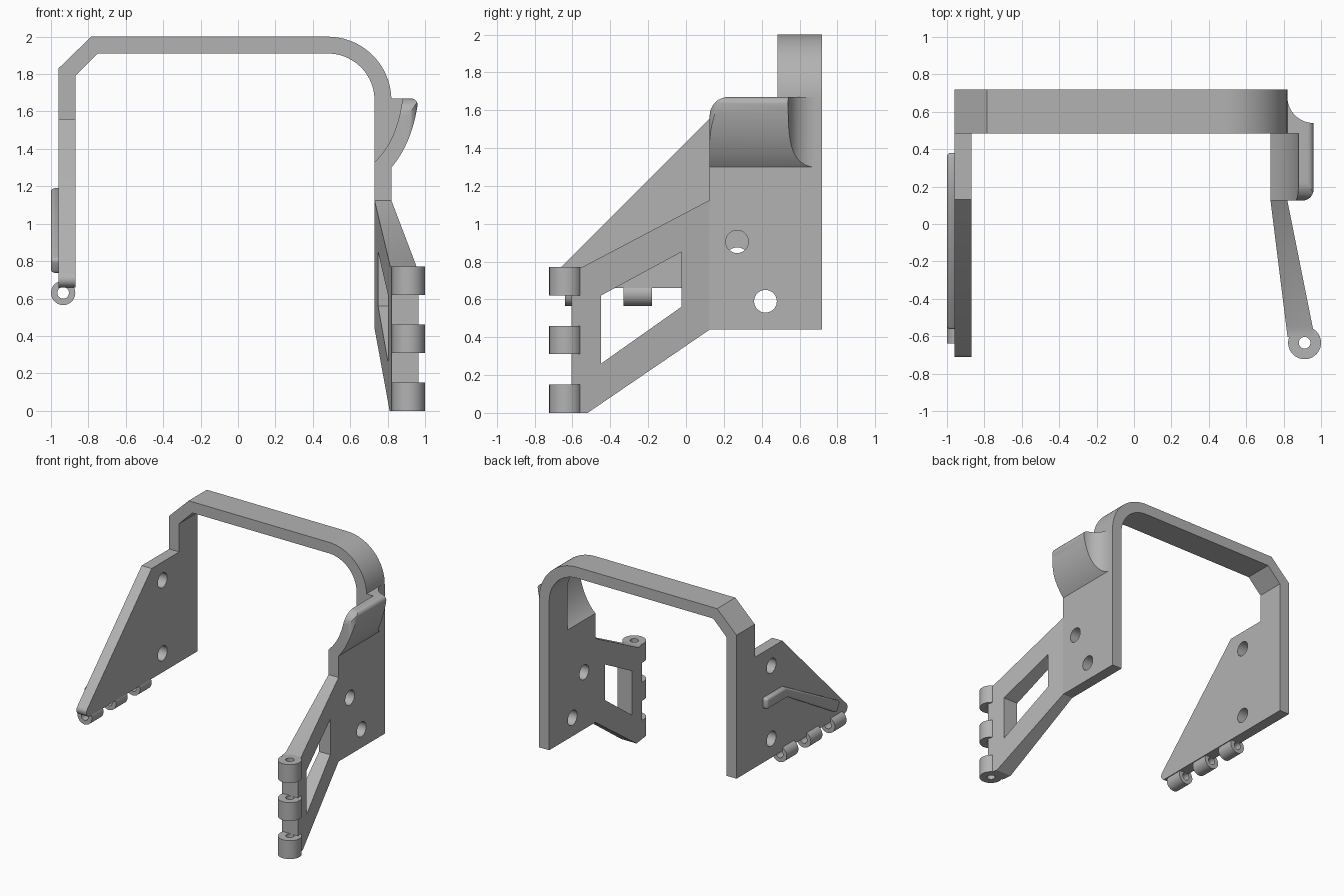
import bpy, bmesh
from math import sin, cos, pi, radians

if "Cube" in bpy.data.objects:
    bpy.data.objects.remove(bpy.data.objects["Cube"], do_unlink=True)

GREY = (0.45, 0.45, 0.45, 1.0)
mat = bpy.data.materials.new("plain_grey")
mat.use_nodes = True
mat.diffuse_color = GREY
mat.node_tree.nodes["Principled BSDF"].inputs["Base Color"].default_value = GREY


def prism(name, pts, axis, lo, hi):
    """Extrude a flat outline along an axis; outline uses the other two axes in order."""
    bm = bmesh.new()

    def place(p, t):
        c = list(p)
        c.insert("xyz".index(axis), t)
        return bm.verts.new(c)

    a = [place(p, lo) for p in pts]
    b = [place(p, hi) for p in pts]
    bm.faces.new(a)
    bm.faces.new(b[::-1])
    n = len(pts)
    for i in range(n):
        j = (i + 1) % n
        bm.faces.new((a[i], b[i], b[j], a[j]))
    bmesh.ops.recalc_face_normals(bm, faces=bm.faces)
    mesh = bpy.data.meshes.new(name)
    bm.to_mesh(mesh)
    bm.free()
    mesh.materials.append(mat)
    obj = bpy.data.objects.new(name, mesh)
    bpy.context.scene.collection.objects.link(obj)
    return obj


def arc(c, r, start, end, n=16):
    angles = [radians(start + (end - start) * i / n) for i in range(n + 1)]
    return [(c[0] + r * cos(t), c[1] + r * sin(t)) for t in angles]


def circle(c, r, n=40):
    return arc(c, r, 0, 360, n)[:-1]


def bezier(a, b, c, n=16):
    steps = [i / n for i in range(n + 1)]
    return [tuple((1 - t) ** 2 * p + 2 * t * (1 - t) * q + t * t * s
                  for p, q, s in zip(a, b, c)) for t in steps]


def apply_all(obj):
    bpy.ops.object.select_all(action="DESELECT")
    bpy.context.view_layer.objects.active = obj
    obj.select_set(True)
    for m in list(obj.modifiers):
        bpy.ops.object.modifier_apply(modifier=m.name)


def boolean(obj, other, operation="DIFFERENCE"):
    m = obj.modifiers.new("cut", "BOOLEAN")
    m.operation, m.solver, m.object = operation, "EXACT", other
    apply_all(obj)
    bpy.data.objects.remove(other, do_unlink=True)


def tube(name, c, r, axis, lo, hi):
    obj = prism(name, circle(c, r), axis, lo, hi)
    boolean(obj, prism("bore", circle(c, 0.031), axis, lo - 0.1, hi + 0.1))
    return obj


parts = []

# Overhead band: chamfered on one side, rounded on the other
outer = [(-0.96, 1.56), (-0.96, 1.83), (-0.785, 2.0)] + arc((0.48, 1.66), 0.34, 90, 0, 24)
inner = arc((0.48, 1.66), 0.25, 0, 90, 24) + [(-0.75, 1.91), (-0.87, 1.79), (-0.87, 1.56)]
parts.append(prism("overhead_band", outer + [(0.82, 1.3), (0.73, 1.3)] + inner,
                   "y", 0.485, 0.72))

# Triangular side plate with a rounded nose and two holes
nose = arc((-0.668, 0.702), 0.042, 135, 270, 10)
right_plate = prism("triangular_plate",
                    [(0.72, 0.66), (0.72, 1.56), (0.13, 1.56)] + nose,
                    "x", -0.96, -0.87)
for z in (0.815, 1.41):
    boolean(right_plate, prism("hole", circle((0.27, z), 0.06), "x", -1.1, -0.7))
parts.append(right_plate)

# Bent rib on the outside of the triangular plate
rib = prism("bent_rib", [(0.38, 1.19), (0.13, 1.19), (-0.57, 0.81), (-0.526, 0.73),
                         (0.105, 1.1), (0.38, 1.1)], "x", -1.0, -0.94)
bevel = rib.modifiers.new("round", "BEVEL")
bevel.width, bevel.segments = 0.02, 4
apply_all(rib)
parts.append(rib)

# Horizontal hinge knuckles below the triangular plate
for i in range(3):
    y = -0.64 + 0.31 * i
    parts.append(tube(f"lower_knuckle_{i + 1}", (-0.935, 0.63), 0.065, "y", y, y + 0.15))

# Opposite side plate with two holes
left_plate = prism("square_plate", [(0.125, 0.44), (0.72, 0.44), (0.72, 1.3), (0.125, 1.3)],
                   "x", 0.73, 0.82)
for c in ((0.27, 0.905), (0.42, 0.59)):
    boolean(left_plate, prism("hole", circle(c, 0.06), "x", 0.6, 1.0))
parts.append(left_plate)

# Flared lip: three crossing outlines, then scooped out on the inside
lip = prism("flared_lip",
            [(0.73, 1.3)] + bezier((0.82, 1.3), (0.93, 1.43), (0.96, 1.635))
            + arc((0.925, 1.635), 0.035, 10, 90, 6) + [(0.73, 1.67)], "y", 0.0, 0.9)
plan = ([(0.73, 0.125)] + arc((0.9, 0.185), 0.06, 270, 360, 10)
        + arc((0.96, 0.68), 0.14, 270, 180) + [(0.82, 0.485), (0.73, 0.485)])
boolean(lip, prism("lip_plan", plan, "z", 1.2, 1.8), "INTERSECT")
side = [(0.125, 1.2), (0.8, 1.2), (0.8, 1.67)] + arc((0.225, 1.57), 0.1, 90, 180, 12)
boolean(lip, prism("lip_side", side, "x", 0.6, 1.1), "INTERSECT")
scoop = bezier((0.73, 1.33), (0.85, 1.44), (0.88, 1.67)) + [(0.88, 1.8), (0.6, 1.8), (0.6, 1.33)]
boolean(lip, prism("scoop", scoop, "y", 0.0, 0.485))
parts.append(lip)

# Hinge arm: splays outward and thickens toward the front, with a window
arm = prism("hinge_arm", [(0.125, 1.125), (-0.55, 0.77), (-0.604, 0.77), (-0.604, 0.0),
                          (-0.52, 0.0), (0.125, 0.44)], "x", 0.0, 1.0)
for v in arm.data.vertices:
    reach = 0.125 - v.co.y
    v.co.x = 0.82 + 0.2 * reach if v.co.x > 0.5 else 0.73 + 0.125 * reach
boolean(arm, prism("window", [(-0.025, 0.85), (-0.025, 0.56), (-0.45, 0.26), (-0.45, 0.62)],
                   "x", 0.5, 1.2))
parts.append(arm)

# Vertical hinge knuckles at the front of the arm
for i in range(3):
    z = 0.31 * i
    parts.append(tube(f"front_knuckle_{i + 1}", (0.912, -0.635), 0.088, "z", z, z + 0.15))

# Smooth the curved faces and keep the sharp edges
bpy.ops.object.select_all(action="DESELECT")
for obj in parts:
    obj.select_set(True)
bpy.context.view_layer.objects.active = parts[0]
bpy.ops.object.shade_smooth_by_angle(angle=radians(30))
